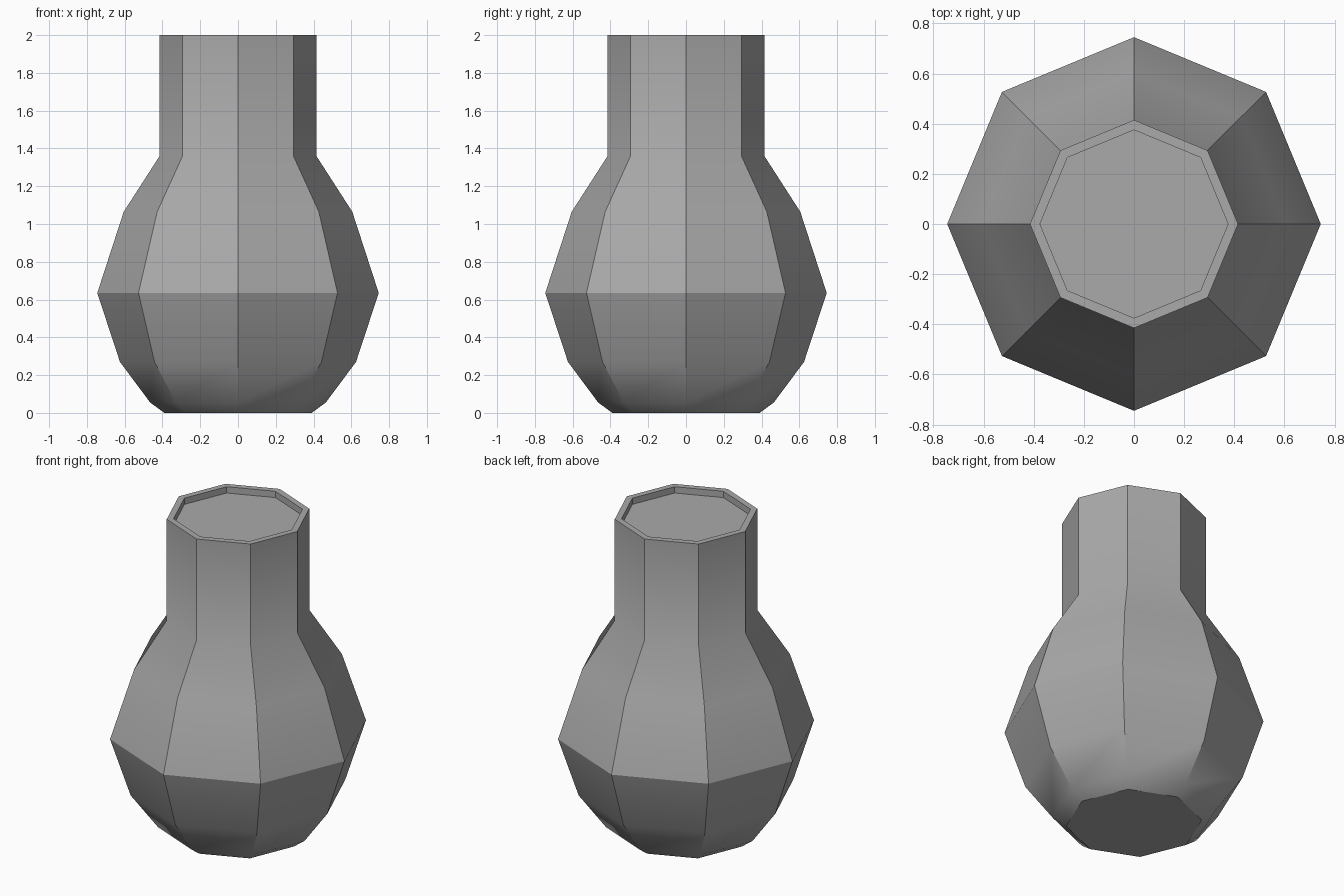
import bpy, bmesh, math

cube = bpy.data.objects.get("Cube")
if cube:
    bpy.data.objects.remove(cube)

# Single stoneware colour
grey = bpy.data.materials.new("grey_clay")
grey.use_nodes = True
colour = (0.4, 0.4, 0.4, 1)
grey.diffuse_color = colour
grey.node_tree.nodes["Principled BSDF"].inputs["Base Color"].default_value = colour

SIDES = 8

# Outline as (radius, height): base, belly, neck, rim, recessed top
profile = [(0.39, 0), (0.465, 0.055), (0.625, 0.27), (0.745, 0.635),
           (0.605, 1.065), (0.415, 1.36), (0.415, 2), (0.375, 2), (0.375, 1.96)]


def lathe(name, outline, material):
    """Turn an outline into a closed faceted body."""
    bm = bmesh.new()
    rings = []
    for r, z in outline:
        angles = [math.tau * i / SIDES for i in range(SIDES)]
        rings.append([bm.verts.new((r * math.cos(a), r * math.sin(a), z)) for a in angles])
    for low, high in zip(rings, rings[1:]):
        for i in range(SIDES):
            j = (i + 1) % SIDES
            bm.faces.new((low[i], low[j], high[j], high[i]))
    bm.faces.new(rings[0][::-1])
    bm.faces.new(rings[-1])
    mesh = bpy.data.meshes.new(name)
    bm.to_mesh(mesh)
    bm.free()
    mesh.materials.append(material)
    obj = bpy.data.objects.new(name, mesh)
    bpy.context.collection.objects.link(obj)
    return obj


# Vase body with soft curves along each facet and crisp edges between facets
vase = lathe("vase", profile, grey)
bpy.ops.object.select_all(action="DESELECT")
vase.select_set(True)
bpy.context.view_layer.objects.active = vase
bpy.ops.object.shade_smooth_by_angle(angle=math.radians(32))
